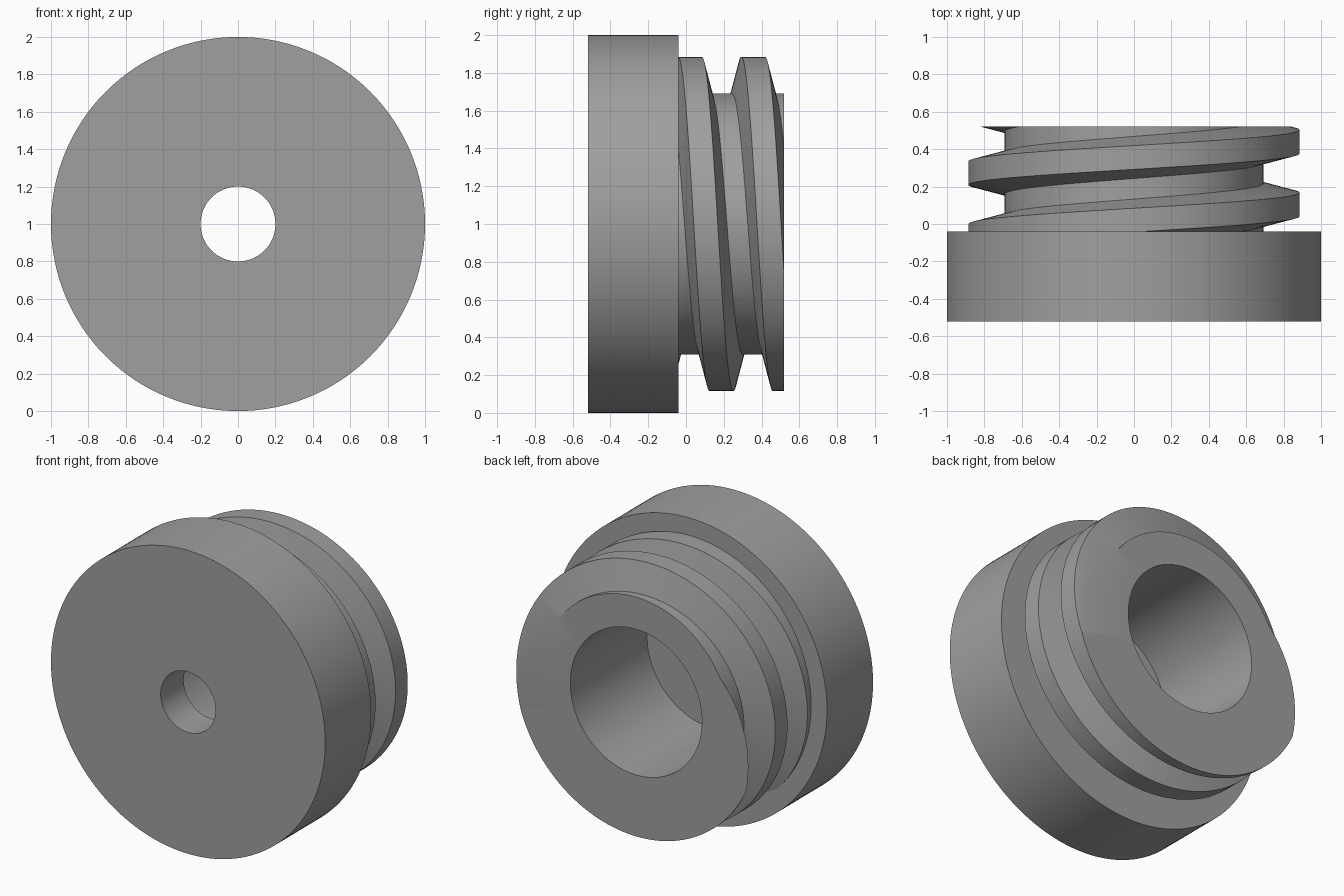
import bpy, bmesh, math

if "Cube" in bpy.data.objects:
    bpy.data.objects.remove(bpy.data.objects["Cube"])

SEG = 128                    # steps around the axis
FRONT, SHOULDER, BACK = -0.52, -0.04, 0.52
FLOOR = -0.28                # bottom of the wide bore
BORE, HOLE, ROOT, CREST = 0.48, 0.20, 0.692, 0.885
PITCH = 0.335

grey = bpy.data.materials.new("grey")
grey.diffuse_color = (0.35, 0.35, 0.35, 1)
grey.use_nodes = True
grey.node_tree.nodes["Principled BSDF"].inputs["Base Color"].default_value = grey.diffuse_color


def ring_point(t, r, y):
    return (-r * math.cos(t), y, r * math.sin(t))


def finish(bm, name):
    bmesh.ops.recalc_face_normals(bm, faces=bm.faces)
    mesh = bpy.data.meshes.new(name)
    bm.to_mesh(mesh)
    bm.free()
    mesh.materials.append(grey)
    obj = bpy.data.objects.new(name, mesh)
    obj.location.z = 1
    bpy.context.collection.objects.link(obj)
    bpy.ops.object.select_all(action='DESELECT')
    obj.select_set(True)
    bpy.context.view_layer.objects.active = obj
    bpy.ops.object.shade_smooth_by_angle(angle=math.radians(30))
    return obj


# Round head with the small through hole and the lower part of the bore
profile = [(ROOT - 0.01, SHOULDER), (1, SHOULDER), (1, FRONT), (HOLE, FRONT),
           (HOLE, FLOOR), (BORE, FLOOR), (BORE, SHOULDER)]
bm = bmesh.new()
rings = [[bm.verts.new(ring_point(2 * math.pi * i / SEG, r, y)) for i in range(SEG)]
         for r, y in profile]
for a, b in zip(rings, rings[1:]):
    for i in range(SEG):
        k = (i + 1) % SEG
        bm.faces.new((a[i], a[k], b[k], b[i]))
finish(bm, "cap_head")

# Threaded sleeve: helical ridge and groove, trimmed flat at both ends
TURNS = 5
START = 0.272 - 3 * PITCH
section = [(ROOT, -0.1125), (CREST, -0.0635), (CREST, 0.0635), (ROOT, 0.1125)]
bm = bmesh.new()
rows = []
for i in range(TURNS * SEG + 1):
    y0 = START + PITCH * i / SEG
    rows.append([bm.verts.new(ring_point(2 * math.pi * i / SEG, r, y0 + dy))
                 for r, dy in section])
for i in range(TURNS * SEG):
    a, b = rows[i], rows[i + 1]
    for j in range(3):
        bm.faces.new((a[j], b[j], b[j + 1], a[j + 1]))
    if i + SEG < TURNS * SEG:
        c, d = rows[i + SEG], rows[i + SEG + 1]
        bm.faces.new((a[3], b[3], d[0], c[0]))
for y, side in ((SHOULDER, -1), (BACK, 1)):
    bmesh.ops.bisect_plane(bm, geom=bm.verts[:] + bm.edges[:] + bm.faces[:], dist=1e-5,
                           plane_co=(0, y, 0), plane_no=(0, side, 0), clear_outer=True)

# Back face and bore wall, drawn inward from the trimmed rim
rim = [e for e in bm.edges if e.is_boundary
       and all(abs(v.co.y - BACK) < 1e-3 for v in e.verts)]
for y in (BACK, SHOULDER):
    new = bmesh.ops.extrude_edge_only(bm, edges=rim)["geom"]
    rim = [g for g in new if isinstance(g, bmesh.types.BMEdge)]
    for v in {v for e in rim for v in e.verts}:
        s = BORE / math.hypot(v.co.x, v.co.z)
        v.co = (v.co.x * s, y, v.co.z * s)
finish(bm, "threaded_sleeve")
